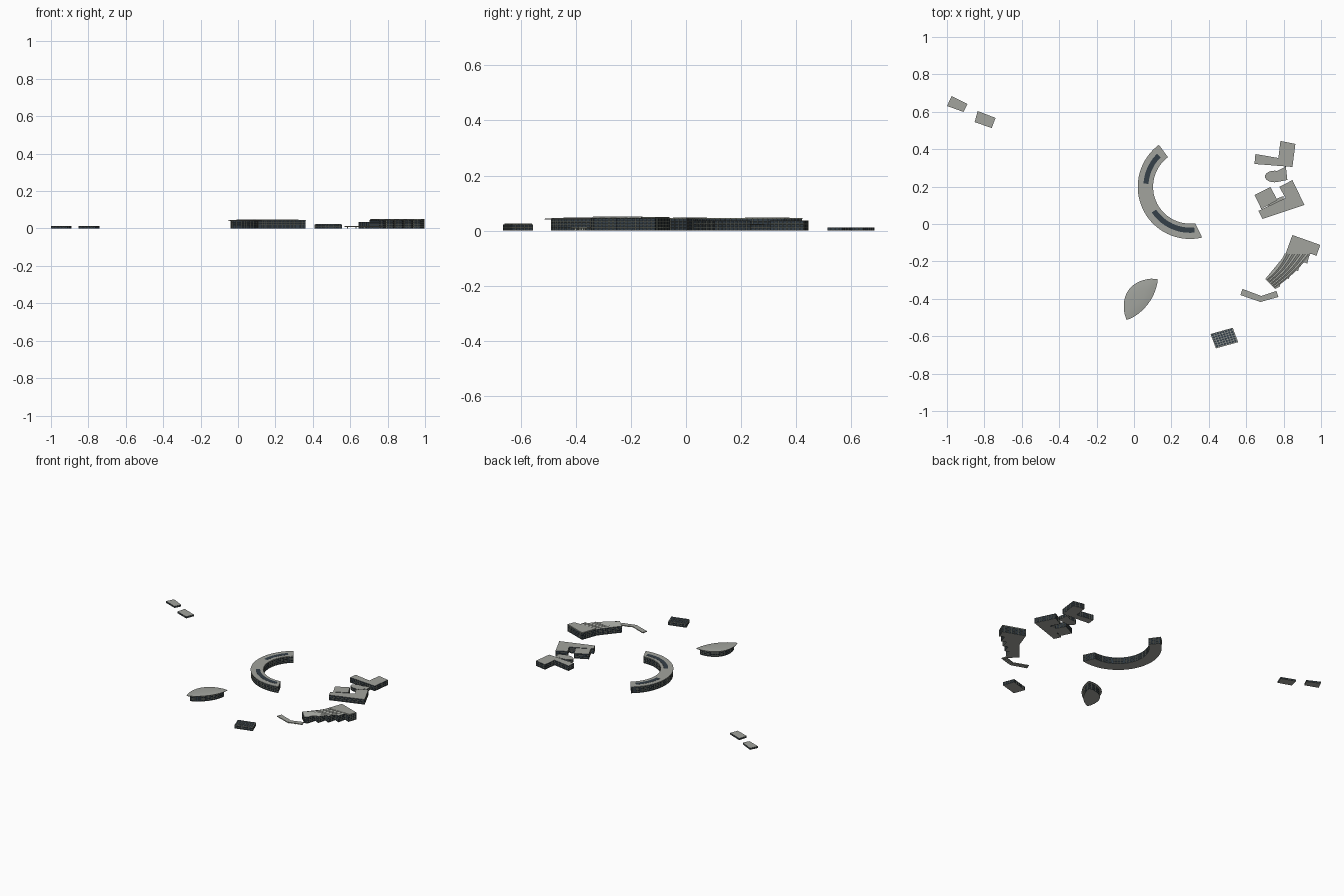
import bpy, bmesh
from math import cos, sin, radians, pi, hypot

if "Cube" in bpy.data.objects:
    bpy.data.objects.remove(bpy.data.objects["Cube"])


def mat(name, c):
    m = bpy.data.materials.new(name)
    m.diffuse_color = (*c, 1)
    m.use_nodes = True
    m.node_tree.nodes["Principled BSDF"].inputs["Base Color"].default_value = m.diffuse_color
    return m


CONCRETE = mat("concrete", (0.36, 0.37, 0.34))
GLASS = mat("dark_glass", (0.035, 0.05, 0.065))
STONE = mat("facade_stone", (0.33, 0.35, 0.29))


def finish(bm, name):
    me = bpy.data.meshes.new(name)
    bm.to_mesh(me)
    bm.free()
    for m in (CONCRETE, GLASS, STONE):
        me.materials.append(m)
    ob = bpy.data.objects.new(name, me)
    bpy.context.collection.objects.link(ob)
    return ob


def ccw(pts):
    a = sum(p[0] * q[1] - q[0] * p[1] for p, q in zip(pts, pts[1:] + pts[:1]))
    return pts if a > 0 else pts[::-1]


# Extruded footprint; with floors > 0 every wall gets a grid of recessed windows
def block(name, pts, h, z0=0.0, floors=0, bay=0.016, top=0):
    pts = ccw(list(pts))
    bm = bmesh.new()
    walls = []
    for p, q in zip(pts, pts[1:] + pts[:1]):
        n = max(1, round(hypot(q[0] - p[0], q[1] - p[1]) / bay)) if floors else 1
        rows = max(1, floors)
        grid = [[bm.verts.new((p[0] + (q[0] - p[0]) * i / n, p[1] + (q[1] - p[1]) * i / n,
                               z0 + (h - z0) * j / rows)) for i in range(n + 1)]
                for j in range(rows + 1)]
        for j in range(rows):
            for i in range(n):
                f = bm.faces.new((grid[j][i], grid[j][i + 1], grid[j + 1][i + 1], grid[j + 1][i]))
                f.material_index = 2
                walls.append(f)
    roof = bm.faces.new([bm.verts.new((*p, h)) for p in pts])
    roof.material_index = top
    bm.faces.new([bm.verts.new((*p, z0)) for p in pts[::-1]])
    if floors:
        bm.normal_update()
        bmesh.ops.inset_individual(bm, faces=walls, thickness=0.0017, depth=-0.0012)
        for f in walls:
            f.material_index = 1
    return finish(bm, name)


def ring(cx, cy, r0, r1, a0, a1, n=24, slant=0):
    out = [(a0 + (a1 - a0) * i / n) for i in range(n + 1)]
    inn = [(a0 + (a1 - slant - a0) * i / n) for i in range(n, -1, -1)]
    return [(cx + r * cos(radians(a)), cy + r * sin(radians(a)))
            for r, angs in ((r1, out), (r0, inn)) for a in angs]


# Two small outlying pavilions
block("pavilion_west", [(-.975, .684), (-.89, .642), (-.911, .599), (-1, .631)], .012, floors=1)
block("pavilion_east", [(-.836, .604), (-.74, .567), (-.761, .513), (-.852, .545)], .012, floors=1)

# Crescent building with two curved skylights
C = (.299, .199)
block("crescent_building", ring(*C, .197, .277, 127, 283, 26, 5), .043, floors=4)
block("crescent_roof", ring(*C, .199, .279, 126.5, 283.5, 36, 5), .046, .043)
block("skylight_north", ring(*C, .222, .249, 135, 176, 10), .0468, .045, top=1)
block("skylight_south", ring(*C, .218, .246, 214, 276, 14), .0468, .045, top=1)


# Leaf-shaped hall: outline of two bulged sides between the tips
def leaf(scale, n=14):
    p, d, nrm = (-.04, -.513), (.166, .219), (-.796, .604)
    pts = []
    for s, bulge in ((0, -.04), (1, .088)):
        for i in range(n):
            t = i / n if s == 0 else 1 - i / n
            b = bulge * (4 * t * (1 - t)) ** .85
            pts.append((p[0] + d[0] * t + nrm[0] * b, p[1] + d[1] * t + nrm[1] * b))
    c = (.03, -.385)
    return [(c[0] + (x - c[0]) * scale, c[1] + (y - c[1]) * scale) for x, y in pts]


block("leaf_hall_body", leaf(.82), .042, floors=4)
bm = bmesh.new()
rings = [[bm.verts.new((x, y, z)) for x, y in leaf(s)]
         for s, z in ((.8, .040), (1, .0405), (1, .043), (.75, .0455), (.4, .047))]
for a, b in zip(rings, rings[1:]):
    for i in range(len(a)):
        k = (i + 1) % len(a)
        bm.faces.new((a[i], a[k], b[k], b[i]))
bm.faces.new(rings[-1])
bm.faces.new(rings[0][::-1])
roof = finish(bm, "leaf_hall_roof")
bpy.context.view_layer.objects.active = roof
roof.select_set(True)
bpy.ops.object.shade_smooth_by_angle()

# North-east cluster
block("corner_block", [(.783, .444), (.863, .428), (.847, .305), (.644, .321), (.649, .374),
                       (.772, .353)], .036, floors=3)
oval = [(.752 + .052 * cos(2 * pi * i / 24), .254 + .031 * sin(2 * pi * i / 24)) for i in range(24)]
block("oval_hall", oval, .024, floors=2)
block("oval_hall_wing", [(.765, .283), (.812, .308), (.82, .235), (.765, .225)], .022, floors=2)
block("square_block", [(.644, .155), (.729, .198), (.767, .128), (.681, .08)], .036, floors=3)
block("angled_block", [(.777, .198), (.847, .235), (.911, .102), (.687, .027), (.665, .07),
                       (.81, .139)], .036, floors=3)
block("link_corridor", [(.715, .115), (.8, .15), (.8, .125), (.72, .088)], .02, floors=2)

# Stepped building: saw-tooth east side generated along its length
teeth = []
for i in range(5):
    x, y = .975 - .049 * i, -.171 - .041 * i
    teeth += [(x, y)]
    if i < 4:
        teeth += [(x - .034, y + .016)]
stepped = [(.847, -.059), (.996, -.112)] + teeth + [(.756, -.347), (.702, -.294), (.808, -.166)]
block("stepped_building", stepped, .045, floors=4)
block("stepped_flat_roof", [(.847, -.059), (.996, -.112), (.978, -.16), (.812, -.16)], .050, .045)

# Folded roof: long curved pleats running down the stepped building
bm = bmesh.new()
N, M = 10, 8
rows = []
for j in range(N + 1):
    s = j / N
    row = []
    for i in range(M + 1):
        t = i / M
        x0, y0 = .806 + .138 * s, -.158 - .004 * s
        x1, y1 = .706 + .048 * s, -.293 - .05 * s
        bend = .012 * sin(pi * t)
        z = .046 if j in (0, N) else .0465 + .004 * (j % 2)
        row.append(bm.verts.new((x0 + (x1 - x0) * t + bend * .6, y0 + (y1 - y0) * t - bend * .6, z)))
    rows.append(row)
for a, b in zip(rows, rows[1:]):
    for i in range(M):
        bm.faces.new((a[i], a[i + 1], b[i + 1], b[i]))
finish(bm, "stepped_folded_roof")

# Bent canopy walkway on short posts
block("canopy_walkway", [(.58, -.347), (.681, -.385), (.761, -.358), (.772, -.39), (.676, -.417),
                         (.569, -.38)], .0135, .008)
for i, (x, y) in enumerate([(.585, -.367), (.63, -.384), (.678, -.401), (.72, -.388), (.757, -.376)]):
    r = .003
    block(f"canopy_post_{i}", [(x - r, y - r), (x + r, y - r), (x + r, y + r), (x - r, y + r)], .0085)

# Gridded hall with rows of roof panels
A, U, V = (.409, -.588), (.119, .033), (.029, -.077)


def spot(u, v):
    return (A[0] + U[0] * u + V[0] * v, A[1] + U[1] * u + V[1] * v)


block("panel_hall", [spot(0, 0), spot(1, 0), spot(1, 1), spot(0, 1)], .022, floors=2)
for i in range(8):
    for j in range(6):
        u, v = .03 + i * .1185, .04 + j * .155
        block(f"roof_panel_{i}_{j}", [spot(u, v), spot(u + .095, v), spot(u + .095, v + .125),
                                      spot(u, v + .125)], .025, .021, top=1)
